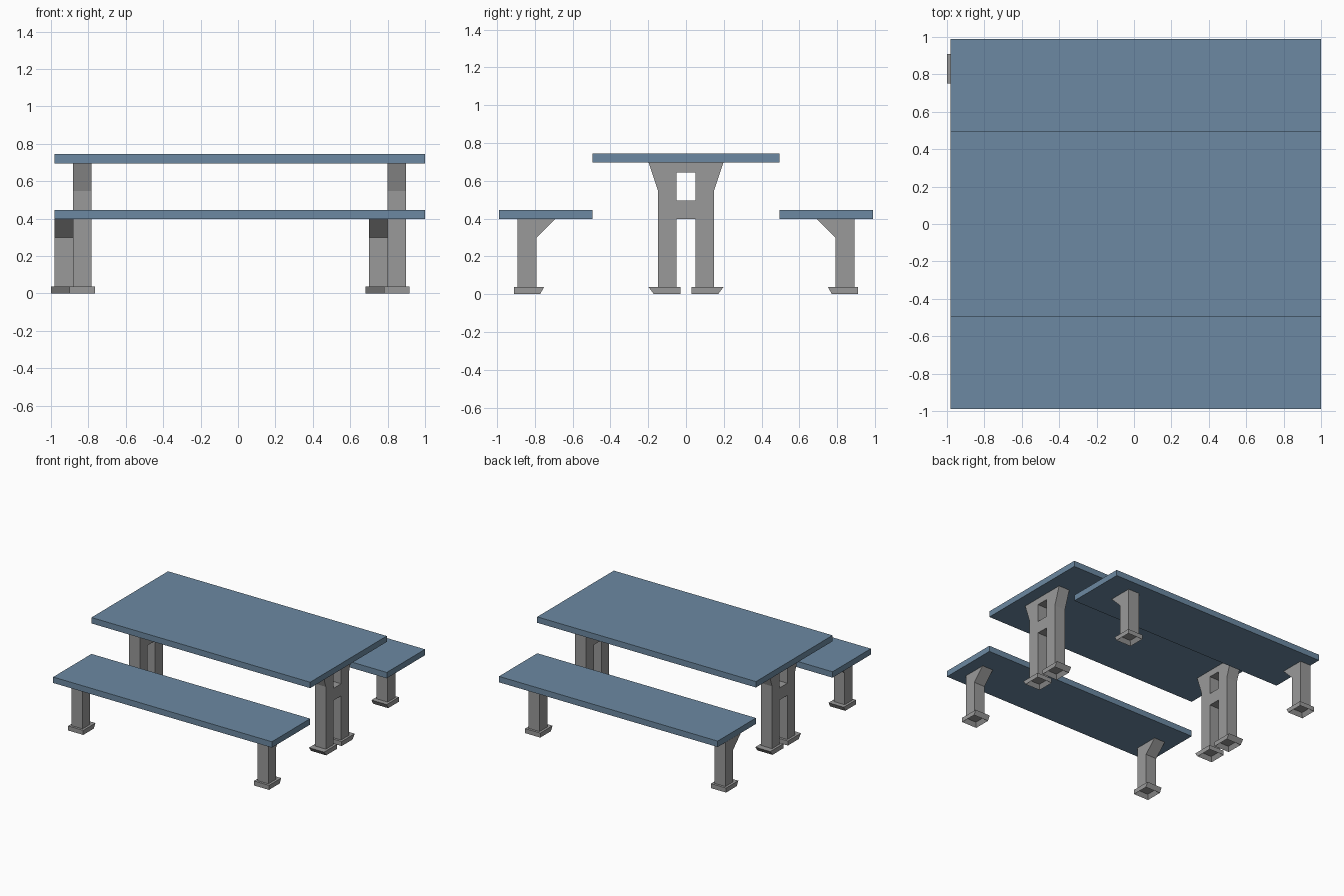
import bpy, bmesh

if "Cube" in bpy.data.objects:
    bpy.data.objects.remove(bpy.data.objects["Cube"])


def material(name, rgb):
    m = bpy.data.materials.new(name)
    m.diffuse_color = (*rgb, 1)
    m.use_nodes = True
    m.node_tree.nodes["Principled BSDF"].inputs["Base Color"].default_value = m.diffuse_color
    return m


BLUE = material("blue board", (0.15, 0.25, 0.36))
GREY = material("grey support", (0.32, 0.32, 0.32))
FOOT_H = 0.037   # height of each foot
LEG_W = 0.099    # leg thickness along x
RIM = 0.019      # foot overhang around the leg


def finish(bm, name, mat):
    bmesh.ops.recalc_face_normals(bm, faces=bm.faces)
    mesh = bpy.data.meshes.new(name)
    bm.to_mesh(mesh)
    bm.free()
    mesh.materials.append(mat)
    ob = bpy.data.objects.new(name, mesh)
    bpy.context.collection.objects.link(ob)
    return ob


def prism(name, profile, x0, x1, mat, mirror=False):
    """Extrude a (y, z) profile along x; mirrored halves stay open at y = 0."""
    bm = bmesh.new()
    a = [bm.verts.new((x0, y, z)) for y, z in profile]
    b = [bm.verts.new((x1, y, z)) for y, z in profile]
    bm.faces.new(a)
    bm.faces.new(b)
    n = len(profile)
    for i in range(n):
        j = (i + 1) % n
        if mirror and profile[i][0] == 0 and profile[j][0] == 0:
            continue
        bm.faces.new((a[i], a[j], b[j], b[i]))
    ob = finish(bm, name, mat)
    if mirror:
        mod = ob.modifiers.new("mirror", 'MIRROR')
        mod.use_axis = (False, True, False)
    return ob


def foot(name, x, y_flat, y_low, y_lip):
    """Block with one undercut side and a square recess underneath."""
    ob = prism(name, [(y_flat, 0), (y_low, 0), (y_lip, FOOT_H), (y_flat, FOOT_H)],
               x - RIM, x + LEG_W + RIM, GREY)
    bm = bmesh.new()
    bm.from_mesh(ob.data)
    bm.normal_update()
    under = min(bm.faces, key=lambda f: f.calc_center_median().z)
    bmesh.ops.inset_region(bm, faces=[under], thickness=0.027)
    for v in under.verts:
        v.co.z = FOOT_H - 0.003
    bm.to_mesh(ob.data)
    bm.free()


def board(name, y0, y1, z0):
    prism(name, [(y0, z0), (y1, z0), (y1, z0 + 0.0485), (y0, z0 + 0.0485)],
          -0.98, 1.0, BLUE)


# Table top and its two H-shaped supports
board("table_top", -0.495, 0.495, 0.696)
half_h = [(0, 0.398), (0.049, 0.398), (0.049, FOOT_H), (0.148, FOOT_H),
          (0.148, 0.547), (0.198, 0.696), (0, 0.696), (0, 0.643),
          (0.049, 0.643), (0.049, 0.497), (0, 0.497)]
for side, x in (("left", -0.883), ("right", 0.80)):
    prism(f"{side}_table_support", half_h, x, x + LEG_W, GREY, mirror=True)
    for s, end in ((-1, "front"), (1, "back")):
        foot(f"{side}_{end}_table_foot", x, s * 0.029, s * 0.170, s * 0.198)

# Benches: bracketed legs lean towards the table, back legs shifted along x
for s, end, shift in ((-1, "front", 0), (1, "back", -LEG_W)):
    board(f"{end}_bench_seat", s * 0.495, s * 0.99, 0.398)
    leg = [(s * y, z) for y, z in ((0.891, FOOT_H), (0.891, 0.398), (0.693, 0.398),
                                   (0.792, 0.299), (0.792, FOOT_H))]
    for side, x in (("left", -0.882), ("right", 0.80)):
        prism(f"{end}_{side}_bench_leg", leg, x + shift, x + shift + LEG_W, GREY)
        foot(f"{end}_{side}_bench_foot", x + shift, s * 0.910, s * 0.772, s * 0.752)
